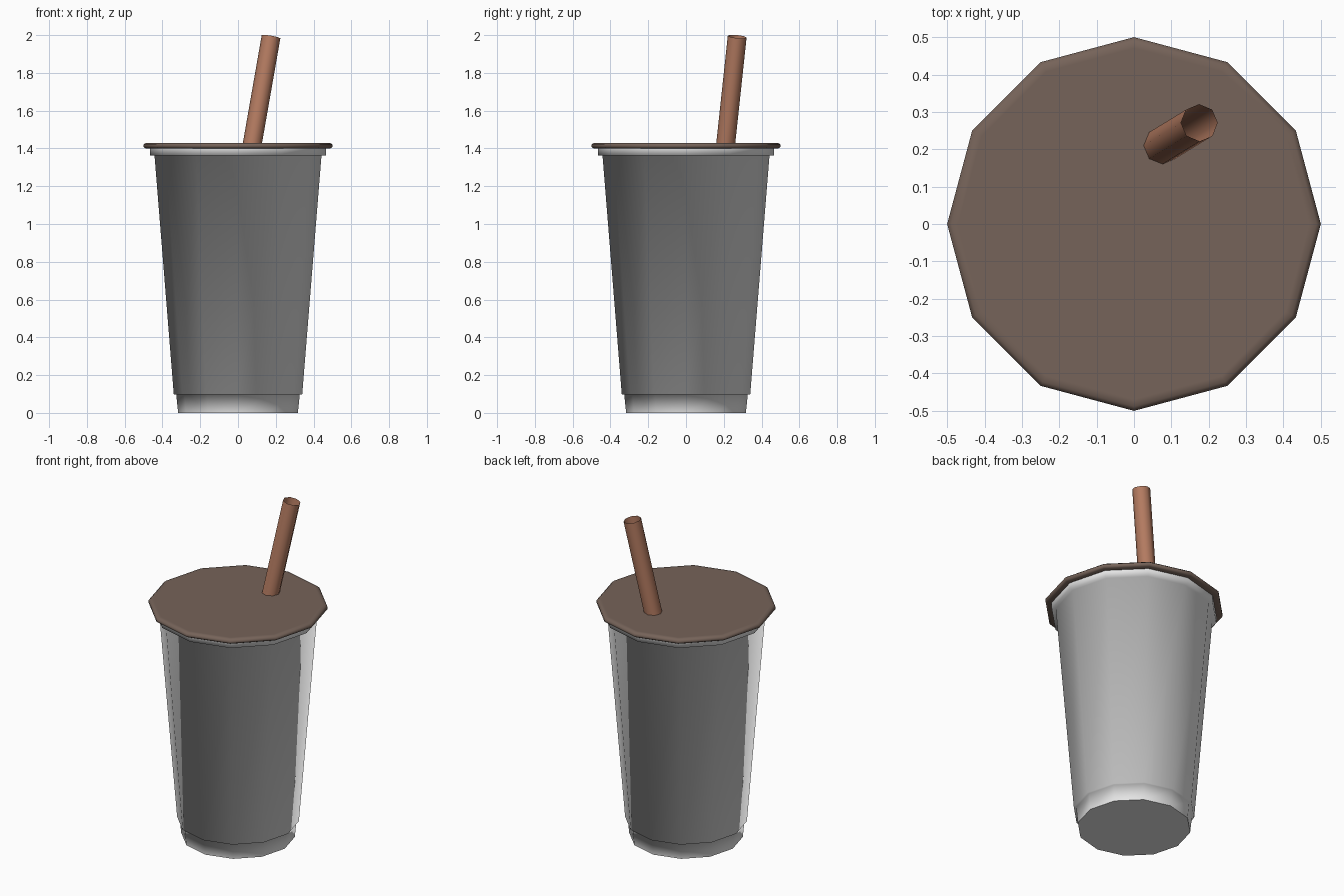
import bpy, bmesh, math
from mathutils import Vector

SIDES = 12

default = bpy.data.objects.get("Cube")
if default:
    bpy.data.objects.remove(default, do_unlink=True)


def material(name, rgb):
    m = bpy.data.materials.new(name)
    m.use_nodes = True
    m.diffuse_color = (*rgb, 1)
    m.node_tree.nodes["Principled BSDF"].inputs["Base Color"].default_value = (*rgb, 1)
    return m


def finish(name, bm, mat):
    mesh = bpy.data.meshes.new(name)
    bm.to_mesh(mesh)
    bm.free()
    mesh.materials.append(mat)
    obj = bpy.data.objects.new(name, mesh)
    bpy.context.collection.objects.link(obj)
    return obj


def lathe(name, profile, mat, sides=SIDES, cap_start=False, cap_end=False):
    """Smooth rings from a (radius, height) profile listed bottom to top, with flat caps."""
    bm = bmesh.new()
    rings = []
    for r, z in profile:
        angles = [2 * math.pi * i / sides for i in range(sides)]
        rings.append([bm.verts.new((r * math.cos(a), r * math.sin(a), z)) for a in angles])
    for low, high in zip(rings, rings[1:]):
        for i in range(sides):
            j = (i + 1) % sides
            bm.faces.new((low[i], low[j], high[j], high[i])).smooth = True
    if cap_start:
        bm.faces.new(rings[0][::-1])
    if cap_end:
        bm.faces.new(rings[-1])
    return finish(name, bm, mat)


cup_white = material("cup white", (0.80, 0.80, 0.80))
lid_brown = material("lid brown", (0.18, 0.125, 0.10))
straw_tan = material("straw tan", (0.46, 0.20, 0.12))

# Tapered cup with a recessed foot and a protruding rim
lathe("cup", [(0.317, 0), (0.327, 0.098), (0.34, 0.098), (0.442, 1.363),
              (0.465, 1.363), (0.465, 1.402)], cup_white, cap_start=True)

# Thin lid with a softened edge
lathe("lid", [(0.44, 1.40), (0.488, 1.40), (0.5, 1.407), (0.5, 1.42),
              (0.488, 1.43), (0.47, 1.43)], lid_brown, cap_start=True, cap_end=True)

# Open, leaning straw that passes through the lid
top = Vector((0.175, 0.271, 1.992))
lean = Vector((0.098, 0.06, 0.56)).normalized()
length = 0.63
straw = lathe("straw", [(0.05, -length), (0.05, 0)], straw_tan, sides=8)
straw.location = top
straw.rotation_euler = (-math.asin(lean.y), math.atan2(lean.x, lean.z), 0)
